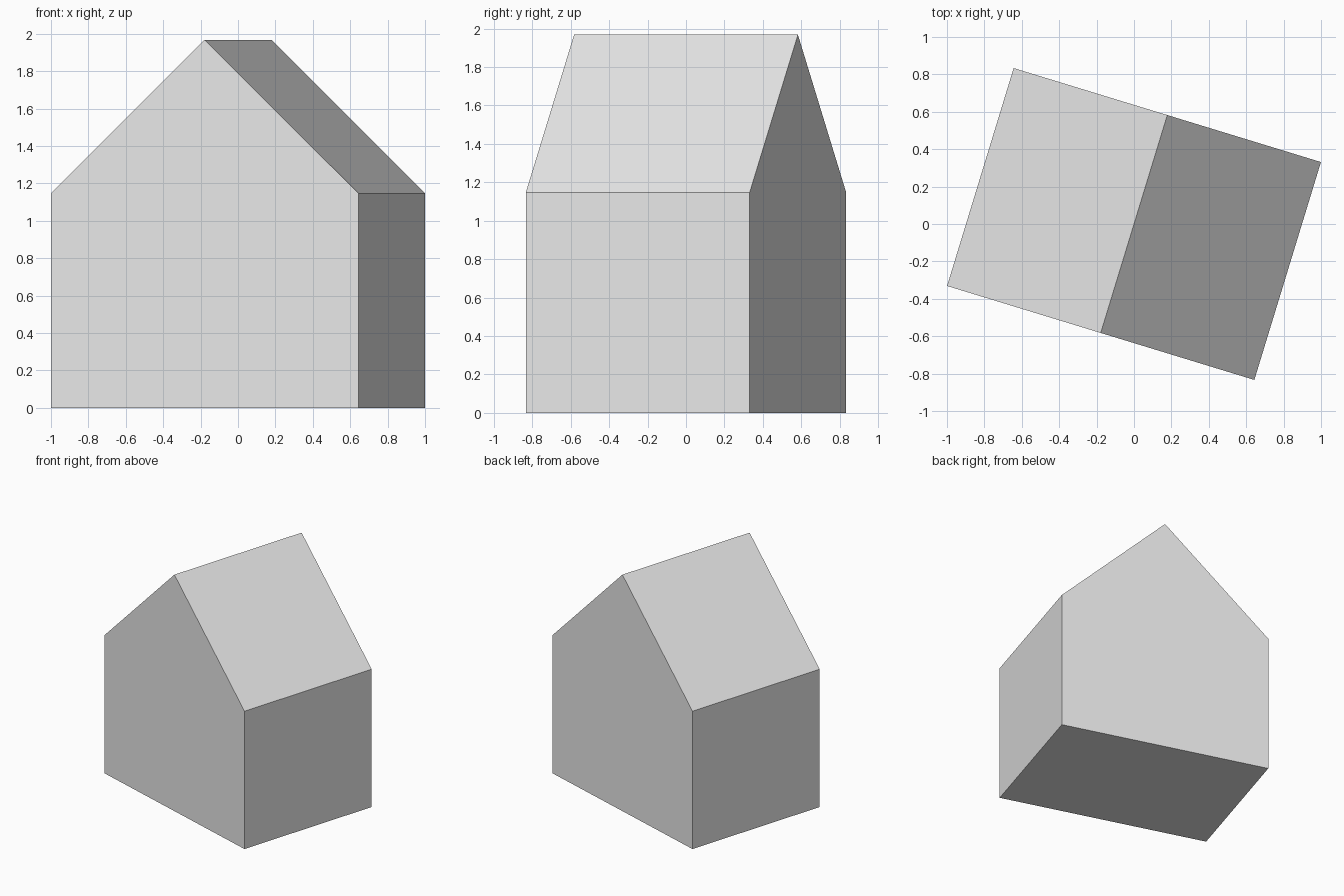
import bpy
import bmesh
from math import radians
from mathutils import Matrix

cube = bpy.data.objects.get("Cube")
if cube:
    bpy.data.objects.remove(cube, do_unlink=True)

HALF_WIDTH, HALF_DEPTH = 0.859, 0.609
EAVE, RIDGE = 1.147, 1.968
TURN = radians(-17)

# Plain grey for the whole house
grey = bpy.data.materials.new("plain_grey")
grey.use_nodes = True
colour = (0.8, 0.8, 0.8, 1)
grey.diffuse_color = colour
grey.node_tree.nodes["Principled BSDF"].inputs["Base Color"].default_value = colour

# Gable outline, extruded from front to back
outline = [(-HALF_WIDTH, 0), (HALF_WIDTH, 0), (HALF_WIDTH, EAVE),
           (0, RIDGE), (-HALF_WIDTH, EAVE)]
bm = bmesh.new()
gable = bm.faces.new([bm.verts.new((x, -HALF_DEPTH, z)) for x, z in outline])
back = bmesh.ops.extrude_face_region(bm, geom=[gable], use_keep_orig=True)
back_verts = [g for g in back["geom"] if isinstance(g, bmesh.types.BMVert)]
bmesh.ops.translate(bm, verts=back_verts, vec=(0, 2 * HALF_DEPTH, 0))

# The house stands turned on its base
bmesh.ops.rotate(bm, verts=bm.verts[:], cent=(0, 0, 0),
                 matrix=Matrix.Rotation(TURN, 3, "Z"))
bmesh.ops.recalc_face_normals(bm, faces=bm.faces[:])

mesh = bpy.data.meshes.new("gabled_house")
bm.to_mesh(mesh)
bm.free()
mesh.materials.append(grey)
house = bpy.data.objects.new("gabled_house", mesh)
bpy.context.collection.objects.link(house)
